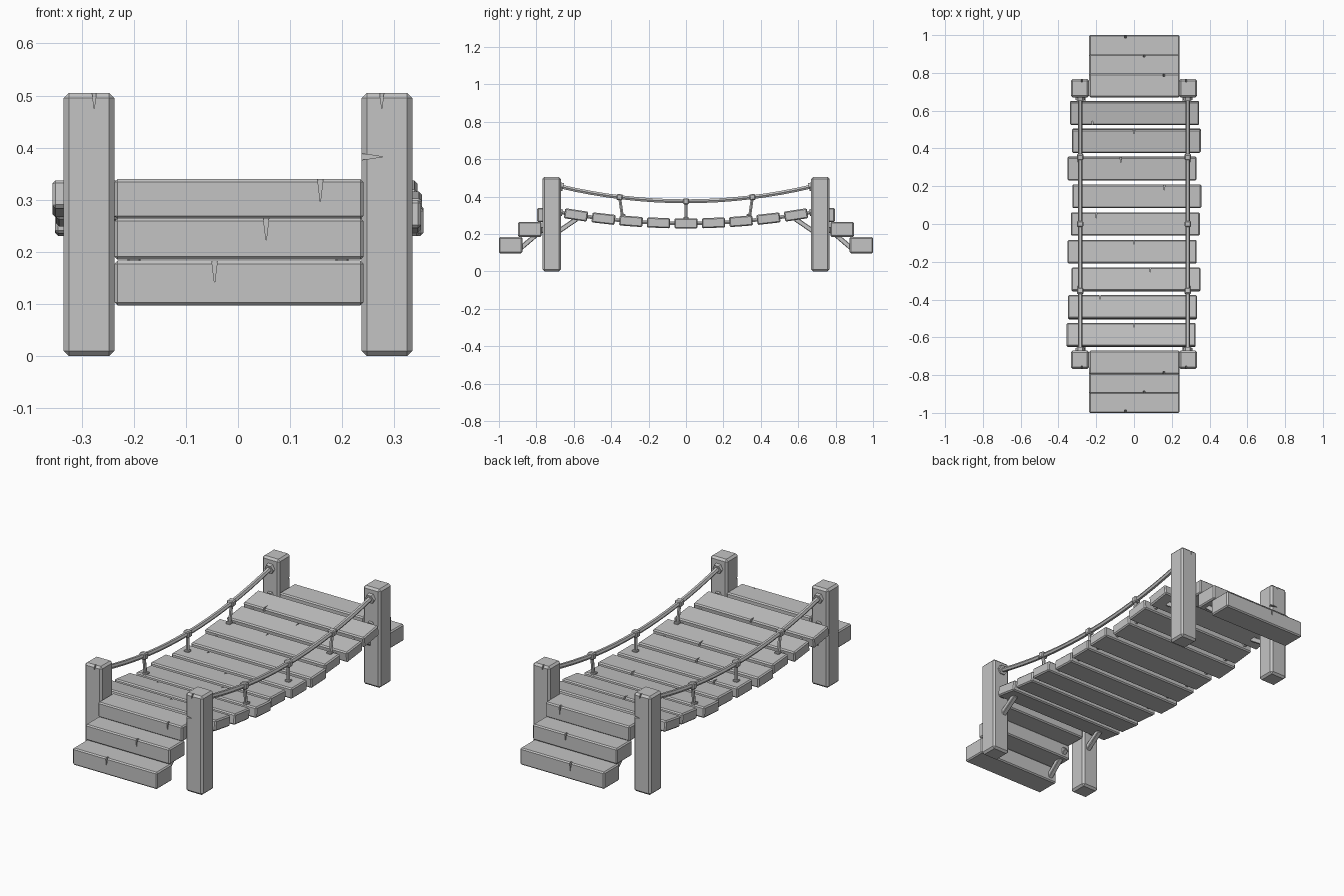
import bpy, bmesh, math
from mathutils import Vector, Matrix

cube = bpy.data.objects.get("Cube")
if cube:
    bpy.data.objects.remove(cube, do_unlink=True)

grey = bpy.data.materials.new("weathered_grey")
grey.use_nodes = True
grey.diffuse_color = (0.55, 0.55, 0.55, 1)
grey.node_tree.nodes["Principled BSDF"].inputs["Base Color"].default_value = (0.55, 0.55, 0.55, 1)


def new_object(name, bm, matrix=Matrix()):
    bmesh.ops.recalc_face_normals(bm, faces=bm.faces)
    mesh = bpy.data.meshes.new(name)
    bm.to_mesh(mesh)
    bm.free()
    mesh.materials.append(grey)
    ob = bpy.data.objects.new(name, mesh)
    bpy.context.collection.objects.link(ob)
    ob.matrix_world = matrix
    return ob


def cut_crack(ob, start, along, inward, length, width):
    """Cut a tapering split that starts on an edge of a board."""
    start, along, inward = Vector(start), Vector(along), Vector(inward)
    side = along.cross(inward)
    bm = bmesh.new()
    rings = []
    for depth in (-0.01, 0.014):
        base = start + inward * depth
        outer = base - along * 0.01
        rings.append([bm.verts.new(v) for v in
                      (outer - side * width / 2, outer + side * width / 2, base + along * length)])
    bm.faces.new(rings[0])
    bm.faces.new(rings[1])
    for i in range(3):
        j = (i + 1) % 3
        bm.faces.new((rings[0][i], rings[0][j], rings[1][j], rings[1][i]))
    cutter = new_object("crack_cutter", bm, ob.matrix_world.copy())
    cutter.hide_render = True
    mod = ob.modifiers.new("crack", 'BOOLEAN')
    mod.operation = 'DIFFERENCE'
    mod.solver = 'EXACT'
    mod.object = cutter
    bpy.context.view_layer.update()
    bpy.context.view_layer.objects.active = ob
    bpy.ops.object.modifier_apply(modifier=mod.name)
    bpy.data.objects.remove(cutter, do_unlink=True)


def board(name, centre, size, bevel=0.006, tilt=0.0):
    """Chamfered timber block, tilted about x."""
    bm = bmesh.new()
    bmesh.ops.create_cube(bm, size=1)
    bmesh.ops.scale(bm, vec=size, verts=bm.verts)
    bmesh.ops.bevel(bm, geom=bm.edges[:], offset=bevel, segments=1, affect='EDGES')
    return new_object(name, bm, Matrix.Translation(centre) @ Matrix.Rotation(tilt, 4, 'X'))


def rope(name, points, radius):
    curve = bpy.data.curves.new(name, 'CURVE')
    curve.dimensions = '3D'
    curve.bevel_depth = radius
    curve.bevel_resolution = 1
    curve.use_fill_caps = True
    spline = curve.splines.new('POLY')
    spline.points.add(len(points) - 1)
    for p, co in zip(spline.points, points):
        p.co = (*co, 1)
    curve.materials.append(grey)
    ob = bpy.data.objects.new(name, curve)
    bpy.context.collection.objects.link(ob)
    bpy.ops.object.select_all(action='DESELECT')
    ob.select_set(True)
    bpy.context.view_layer.objects.active = ob
    bpy.ops.object.convert(target='MESH')
    bpy.ops.object.shade_smooth_by_angle(angle=math.radians(50))


def brace(name, x, a, b, width=0.025):
    """Square strut in the yz plane from a to b."""
    d = Vector((b[0] - a[0], b[1] - a[1]))
    board(name, (x, (a[0] + b[0]) / 2, (a[1] + b[1]) / 2),
          (width, d.length, 0.025), 0.003, math.atan2(d.y, d.x))


def deck_height(y):
    return 0.257 + 0.13 * y * y


def rail_height(y):
    return 0.375 + 0.175 * y * y


# Sagging deck planks, front to back: sideways shift and crack position
planks = [(-0.015, 0.0), (-0.008, -0.18), (0.01, 0.085), (-0.01, 0.0), (0.007, -0.2),
          (0.015, 0.16), (-0.01, -0.07), (0.012, 0.0), (0.003, -0.22)]
for i, (shift, crack) in enumerate(planks):
    y = (i - 4) * 0.147
    plank = board(f"deck_plank_{i + 1}", (shift, y, deck_height(y)), (0.683, 0.124, 0.054),
                  0.006, math.atan(0.26 * y))
    edge = -1 if i == 8 else 1
    cut_crack(plank, (crack - shift, edge * 0.062, 0.027), (0, -edge, 0), (0, 0, -1), 0.03, 0.013)

# Stairs at both ends: |y| of centre, bottom, top, crack position
steps = [(0.9375, 0.097, 0.183, -0.047), (0.835, 0.185, 0.265, 0.052), (0.733, 0.263, 0.34, 0.156)]
for end, label in ((-1, "front"), (1, "back")):
    for i, (y, low, high, crack) in enumerate(steps):
        step = board(f"{label}_step_{i + 1}", (0.002, end * y, (low + high) / 2),
                     (0.478, 0.125, high - low))
        cut_crack(step, (crack, end * 0.0625, (high - low) / 2), (0, 0, -1), (0, -end, 0), 0.044, 0.013)

    for side, hand in ((-1, "right"), (1, "left")):
        tag = f"{label}_{hand}"
        # Corner posts
        post = board(f"{tag}_post", (side * 0.286, end * 0.718, 0.2525), (0.097, 0.097, 0.505), 0.01)
        cut_crack(post, (-0.01 * side, end * 0.0485, 0.2525), (0, 0, -1), (0, -end, 0), 0.03, 0.011)
        if side == -end:
            cut_crack(post, (-side * 0.0485, end * 0.0485, 0.13), (side, 0, 0), (0, -end, 0), 0.04, 0.015)

        # Struts below the stairs and the deck ends
        brace(f"{tag}_stair_brace", side * 0.2, (end * 0.895, 0.115), (end * 0.76, 0.23))
        brace(f"{tag}_deck_brace", side * 0.27, (end * 0.68, 0.215), (end * 0.585, 0.28))

        # Rope collars on the posts
        x = side * 0.285
        rope(f"{tag}_rail_collar", [(x, end * 0.675, rail_height(0.675)),
                                    (x, end * 0.657, rail_height(0.657))], 0.025)
        rope(f"{tag}_deck_collar", [(x, end * 0.675, deck_height(0.675)),
                                    (x, end * 0.66, deck_height(0.66))], 0.02)

# Hand ropes, deck ropes, knots and hangers on each side
for side, hand in ((-1, "right"), (1, "left")):
    x = side * 0.285
    ys = [-0.68 + 1.36 * k / 16 for k in range(17)]
    rope(f"{hand}_hand_rope", [(x, y, rail_height(y)) for y in ys], 0.012)
    rope(f"{hand}_deck_rope", [(x, y, deck_height(y)) for y in ys], 0.011)
    for k, y in enumerate((-0.355, 0, 0.355)):
        board(f"{hand}_knot_{k + 1}", (x, y, rail_height(y)), (0.034, 0.032, 0.032),
              0.005, math.atan(0.35 * y))
        foot = y * 0.95
        rope(f"{hand}_hanger_{k + 1}", [(x, y, rail_height(y)), (x, foot, deck_height(foot))], 0.009)
        board(f"{hand}_hanger_foot_{k + 1}", (x, foot, deck_height(foot) + 0.029),
              (0.026, 0.026, 0.012), 0.003)
